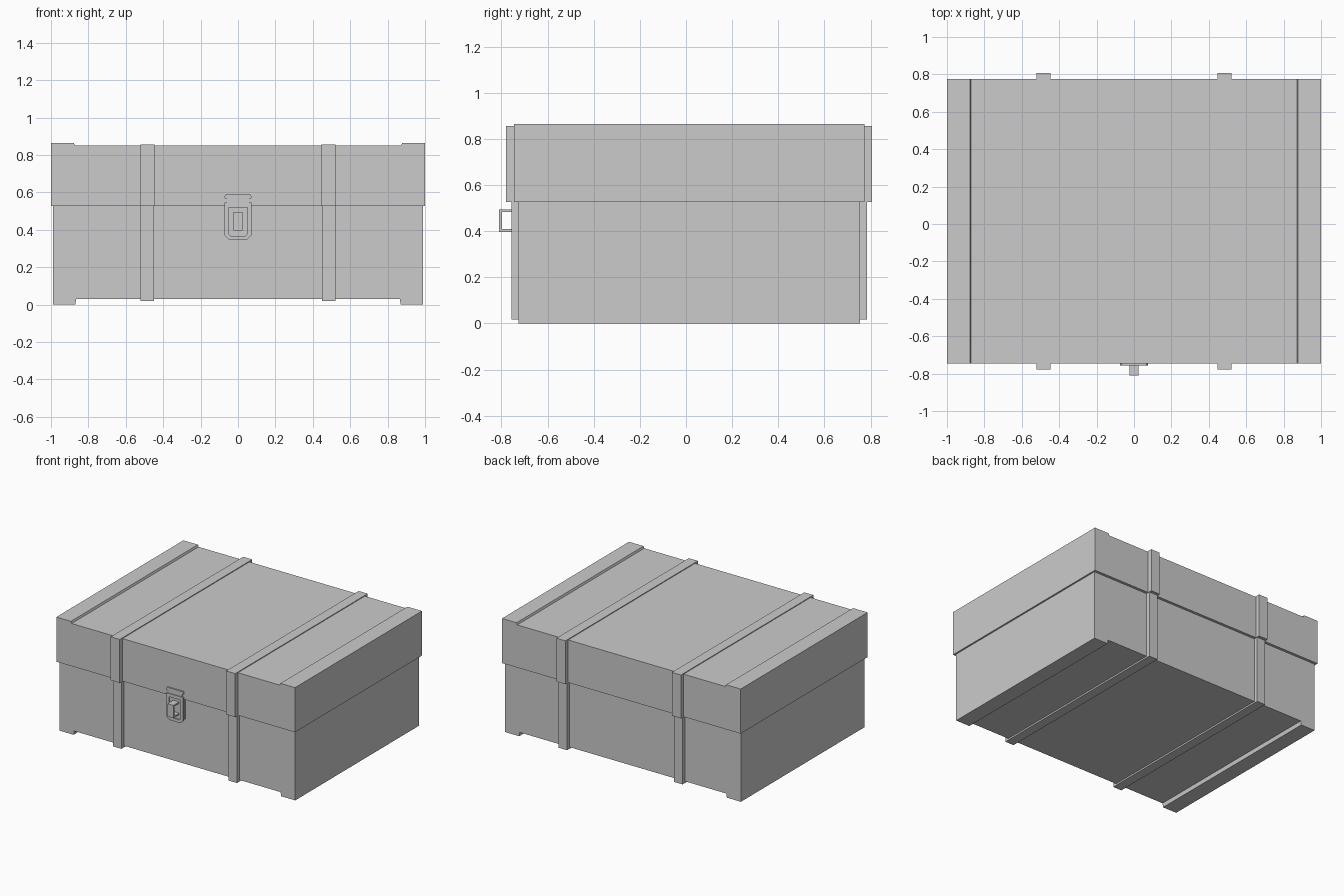
import bpy, bmesh

if "Cube" in bpy.data.objects:
    bpy.data.objects.remove(bpy.data.objects["Cube"])

CY = 0.014  # chest centre in y (the latch staple sticks out in front)


def prism(name, outline, y0, y1, hole=None):
    """Extrude an x-z outline from y0 to y1; an optional hole has as many points."""
    bm = bmesh.new()
    a = [[bm.verts.new((x, y, z)) for x, z in outline] for y in (y0, y1)]
    n = len(outline)
    for i in range(n):
        j = (i + 1) % n
        bm.faces.new((a[0][i], a[0][j], a[1][j], a[1][i]))
    if hole:
        b = [[bm.verts.new((x, y, z)) for x, z in hole] for y in (y0, y1)]
        for i in range(n):
            j = (i + 1) % n
            bm.faces.new((b[0][j], b[0][i], b[1][i], b[1][j]))
            for k in (0, 1):
                bm.faces.new((a[k][i], a[k][j], b[k][j], b[k][i]))
    else:
        bm.faces.new(a[0])
        bm.faces.new(a[1])
    bmesh.ops.recalc_face_normals(bm, faces=bm.faces)
    me = bpy.data.meshes.new(name)
    bm.to_mesh(me)
    bm.free()
    ob = bpy.data.objects.new(name, me)
    bpy.context.collection.objects.link(ob)
    return ob


def rect(x0, x1, z0, z1):
    return [(x0, z0), (x1, z0), (x1, z1), (x0, z1)]


def shield(w, z0, z1, c):
    """Plate outline with chamfered bottom corners."""
    return [(-w + c, z0), (w - c, z0), (w, z0 + c), (w, z1), (-w, z1), (-w, z0 + c)]


def mirrored(points):
    return points + [(-x, z) for x, z in reversed(points)]


# Chest body with runners along both ends
prism("chest_body", mirrored([(0.865, 0.03), (0.87, 0.0), (0.988, 0.0), (0.988, 0.527)]),
      CY - 0.74, CY + 0.74)

# Overhanging lid with raised end rails
prism("chest_lid", mirrored([(1.0, 0.527), (1.0, 0.865), (0.878, 0.865), (0.872, 0.85)]),
      CY - 0.76, CY + 0.76)

# Straps wrapped around body and lid
for side, label in ((-1, "left"), (1, "right")):
    x = side * 0.484
    prism(label + "_body_strap", rect(x - 0.036, x + 0.036, 0.018, 0.527), CY - 0.77, CY + 0.77)
    prism(label + "_lid_strap", rect(x - 0.038, x + 0.038, 0.527, 0.856), CY - 0.793, CY + 0.793)

# Latch: hinge leaf, neck, hasp frame and back plate
prism("latch_hinge", [(-0.066, 0.566), (0.066, 0.566), (0.074, 0.574), (0.066, 0.588),
                      (-0.066, 0.588), (-0.074, 0.574)], -0.757, -0.74)
prism("latch_neck", rect(-0.058, 0.058, 0.54, 0.568), -0.752, -0.74)
prism("latch_hasp", shield(0.071, 0.345, 0.545, 0.025), -0.757, -0.747,
      hole=shield(0.05, 0.367, 0.52, 0.012))
prism("latch_plate", shield(0.068, 0.348, 0.527, 0.025), -0.74, -0.72)

# Staple: a square loop, open sideways
prism("staple_front", rect(-0.025, 0.025, 0.397, 0.494), -0.81, -0.797)
prism("staple_top", rect(-0.025, 0.025, 0.482, 0.494), -0.81, -0.735)
prism("staple_bottom", rect(-0.025, 0.025, 0.397, 0.409), -0.81, -0.735)
